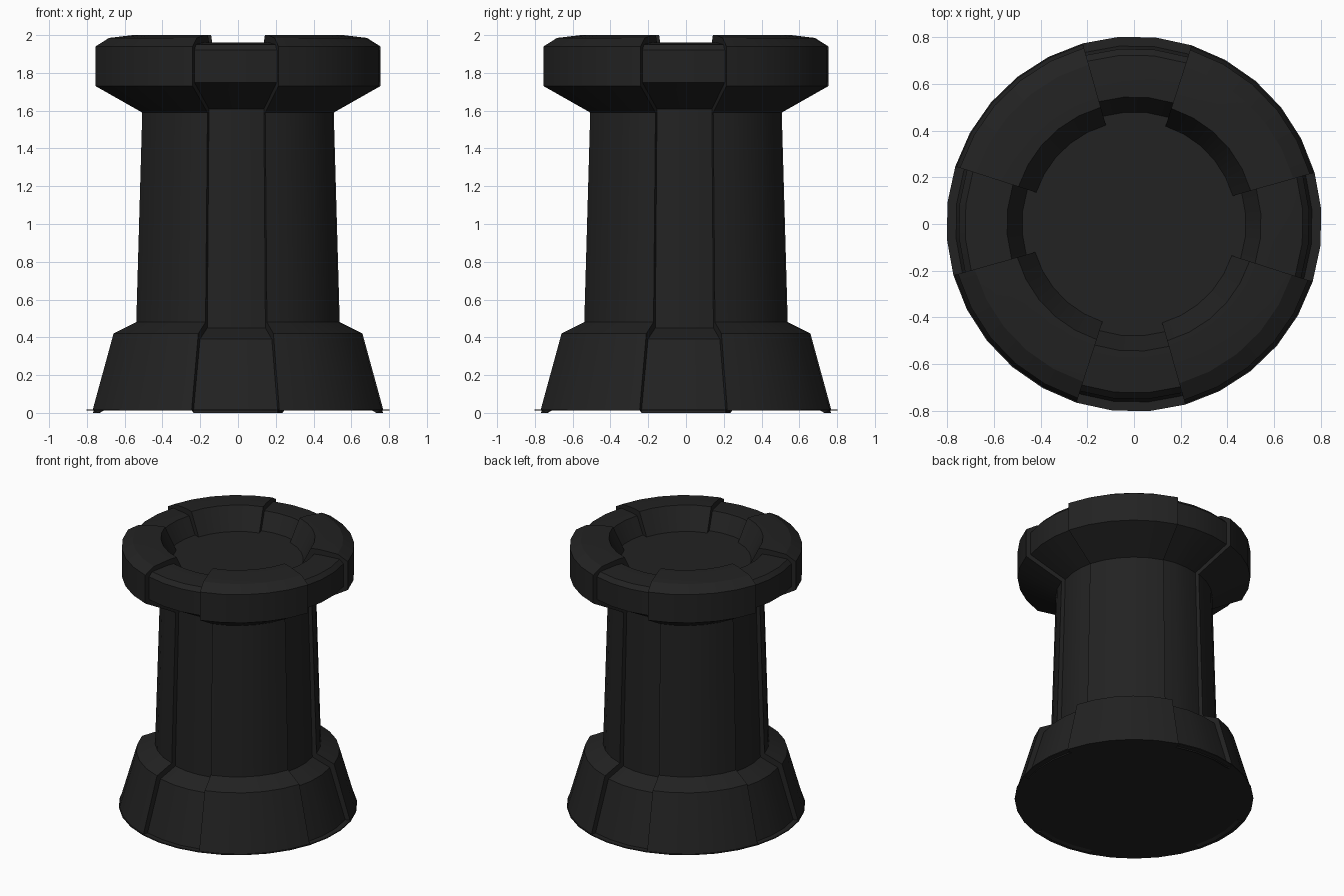
import bpy, bmesh
from math import sin, cos, radians

# Remove the default cube
cube = bpy.data.objects.get("Cube")
if cube:
    bpy.data.objects.remove(cube, do_unlink=True)

# Single dark material
black = bpy.data.materials.new("charcoal_black")
black.use_nodes = True
colour = (0.016, 0.016, 0.016, 1)
black.diffuse_color = colour
black.node_tree.nodes["Principled BSDF"].inputs["Base Color"].default_value = colour

STEP = 360 / 32     # width of one facet
TURN = -1           # slight twist of the whole piece


def build(name, columns):
    """Join (angle, profile) columns around z into a closed shell with flat caps."""
    bm = bmesh.new()
    rings = [[bm.verts.new((r * cos(radians(a)), r * sin(radians(a)), z)) for r, z in profile]
             for a, profile in columns]
    for left, right in zip(rings, rings[1:] + rings[:1]):
        for i in range(len(left) - 1):
            bm.faces.new((left[i], left[i + 1], right[i + 1], right[i]))
    bm.faces.new([ring[0] for ring in rings])
    bm.faces.new([ring[-1] for ring in reversed(rings)])
    bmesh.ops.recalc_face_normals(bm, faces=bm.faces)
    mesh = bpy.data.meshes.new(name)
    bm.to_mesh(mesh)
    bm.free()
    mesh.materials.append(black)
    obj = bpy.data.objects.new(name, mesh)
    bpy.context.collection.objects.link(obj)
    bpy.ops.object.select_all(action='DESELECT')
    obj.select_set(True)
    bpy.context.view_layer.objects.active = obj
    bpy.ops.object.shade_smooth_by_angle(angle=radians(20))
    return obj


# Profiles (radius, height), from the sunken floor over the rim and down to the foot
raised = [(0.44, 1.84), (0.52, 2.0), (0.58, 2.0), (0.71, 1.985), (0.784, 1.94), (0.784, 1.73),
          (0.527, 1.59), (0.56, 0.48), (0.685, 0.42), (0.80, 0.015), (0.74, 0.015)]
slot = [(0.48, 1.84), (0.545, 1.96), (0.6, 1.96), (0.725, 1.95), (0.752, 1.92), (0.752, 1.75),
        (0.5, 1.61), (0.53, 0.45), (0.655, 0.39), (0.77, 0.0), (0.74, 0.015)]

# Tower: four recessed slots on the axes, four raised blocks on the diagonals
columns = []
for side in range(4):
    start = side * 90 - 1.5 * STEP + TURN
    columns += [(start + k * STEP, slot) for k in range(4)]
    columns += [(start + k * STEP, raised) for k in range(3, 9)]
build("tower", columns)

# Thin round plate under the foot
plate = [(0.804, 0.019), (0.804, 0.012)]
build("base_plate", [((k + 0.5) * STEP + TURN, plate) for k in range(32)])
